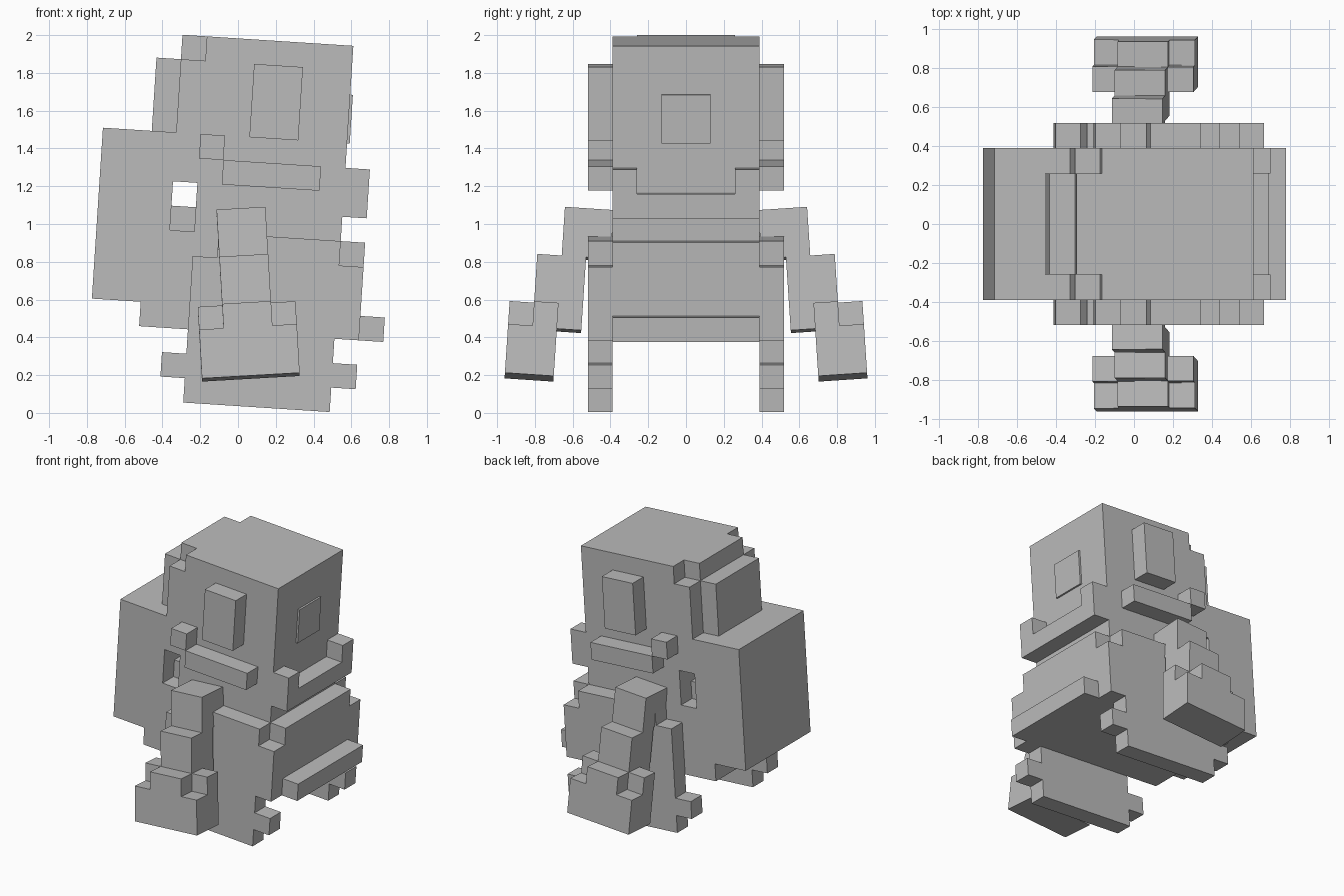
import bpy, bmesh, math
from mathutils import Matrix, Vector

if "Cube" in bpy.data.objects:
    bpy.data.objects.remove(bpy.data.objects["Cube"])

U = 0.1295  # size of one block

grey = bpy.data.materials.new("plain grey")
grey.diffuse_color = (0.5, 0.5, 0.5, 1)
grey.use_nodes = True
grey.node_tree.nodes["Principled BSDF"].inputs["Base Color"].default_value = grey.diffuse_color


def box(x0, x1, y0, y1, z0, z1):
    """Set of unit cells filling a block."""
    return {(x, y, z) for x in range(x0, x1) for y in range(y0, y1) for z in range(z0, z1)}


def both(x0, x1, y0, y1, z0, z1):
    """Block on the back side plus its mirror on the front side."""
    return box(x0, x1, y0, y1, z0, z1) | box(x0, x1, -y1, -y0, z0, z1)


def build(name, cells, solid, matrix):
    """Skin the outer faces of the cells, skipping faces covered by the solid."""
    bm = bmesh.new()
    verts = {}

    def vert(p):
        if p not in verts:
            verts[p] = bm.verts.new(matrix @ (Vector(p) * U))
        return verts[p]

    for c in sorted(cells):
        for axis in range(3):
            for side in (0, 1):
                n = list(c)
                n[axis] += 2 * side - 1
                if tuple(n) in solid:
                    continue
                ring = []
                for a, b in ((0, 0), (1, 0), (1, 1), (0, 1)):
                    p = list(c)
                    p[axis] += side
                    p[(axis + 1) % 3] += a
                    p[(axis + 2) % 3] += b
                    ring.append(vert(tuple(p)))
                bm.faces.new(ring if side else ring[::-1])
    bmesh.ops.dissolve_limit(bm, angle_limit=0.01, verts=bm.verts[:], edges=bm.edges[:])
    me = bpy.data.meshes.new(name)
    bm.to_mesh(me)
    bm.free()
    me.materials.append(grey)
    ob = bpy.data.objects.new(name, me)
    bpy.context.collection.objects.link(ob)
    return ob


# Body leans forward slightly
lean = Matrix.Rotation(math.radians(3.7), 4, 'Y') @ Matrix.Translation((-0.293, 0, 0.036))

# Pack with a slot on each side
backpack = box(-4, 0, -3, 3, 4, 11)
backpack -= box(-1, 0, -3, 3, 8, 9) | both(-1, 0, 2, 3, 7, 8)

# Head with notched rear corners
head = box(0, 6, -3, 3, 8, 15) | box(-1, 0, -3, 3, 11, 15)
head -= both(-1, 0, 2, 3, 14, 15)

parts = {
    "backpack": backpack,
    "head": head,
    "hair_bun": box(-2, -1, -2, 2, 11, 14),
    "jaw": box(6, 7, -3, 3, 8, 9) | both(6, 7, 2, 3, 9, 10),
    "eyes": both(2, 4, 3, 4, 11, 14),
    "mouth_sides": both(1, 5, 3, 4, 9, 10) | both(0, 1, 3, 4, 10, 11),
    "torso": box(0, 7, -3, 3, 3, 7) | box(-2, 0, -3, 3, 3, 4) | box(0, 6, -3, 3, 7, 8),
    "belt_bar": box(7, 8, -3, 3, 3, 4),
    "legs": (both(0, 6, 3, 4, 0, 6) | both(1, 6, 3, 4, 6, 7)
             | both(6, 7, 3, 4, 3, 6) | both(-1, 7, 3, 4, 1, 2)),
}
solid = set().union(*parts.values())
for name, cells in parts.items():
    build(name, cells, solid, lean)

# Thin plate on the face
bpy.ops.mesh.primitive_cube_add(size=1)
nose = bpy.context.object
nose.name = "nose_plate"
nose.data.transform(lean @ Matrix.Translation((6.04 * U, 0, 12 * U))
                    @ Matrix.Diagonal((0.14 * U, 2 * U, 2 * U, 1)))
nose.data.materials.append(grey)

# Stepped arms, splayed outward on both sides
hand = box(-2, 2, 1, 3, -2, 1) - box(-2, -1, 2, 3, 0, 1) - box(1, 2, 2, 3, 0, 1)
arm = {
    "upper_arm": box(-1, 1, -1, 1, 3, 5),
    "forearm": box(-1, 1, 0, 2, 0, 3),
    "hand": hand,
}
arm["hand"] = hand - arm["forearm"]
arm_solid = set().union(*arm.values())
pose = (Matrix.Translation((0.053, 0.555, 0.43))
        @ Matrix.Rotation(math.radians(3.8), 4, 'X')
        @ Matrix.Rotation(math.radians(-3.3), 4, 'Y'))
for label, flip in (("back", 1), ("front", -1)):
    for name, cells in arm.items():
        ob = build(label + "_" + name, cells, arm_solid, Matrix.Diagonal((1, flip, 1, 1)) @ pose)
        if flip < 0:
            ob.data.flip_normals()
